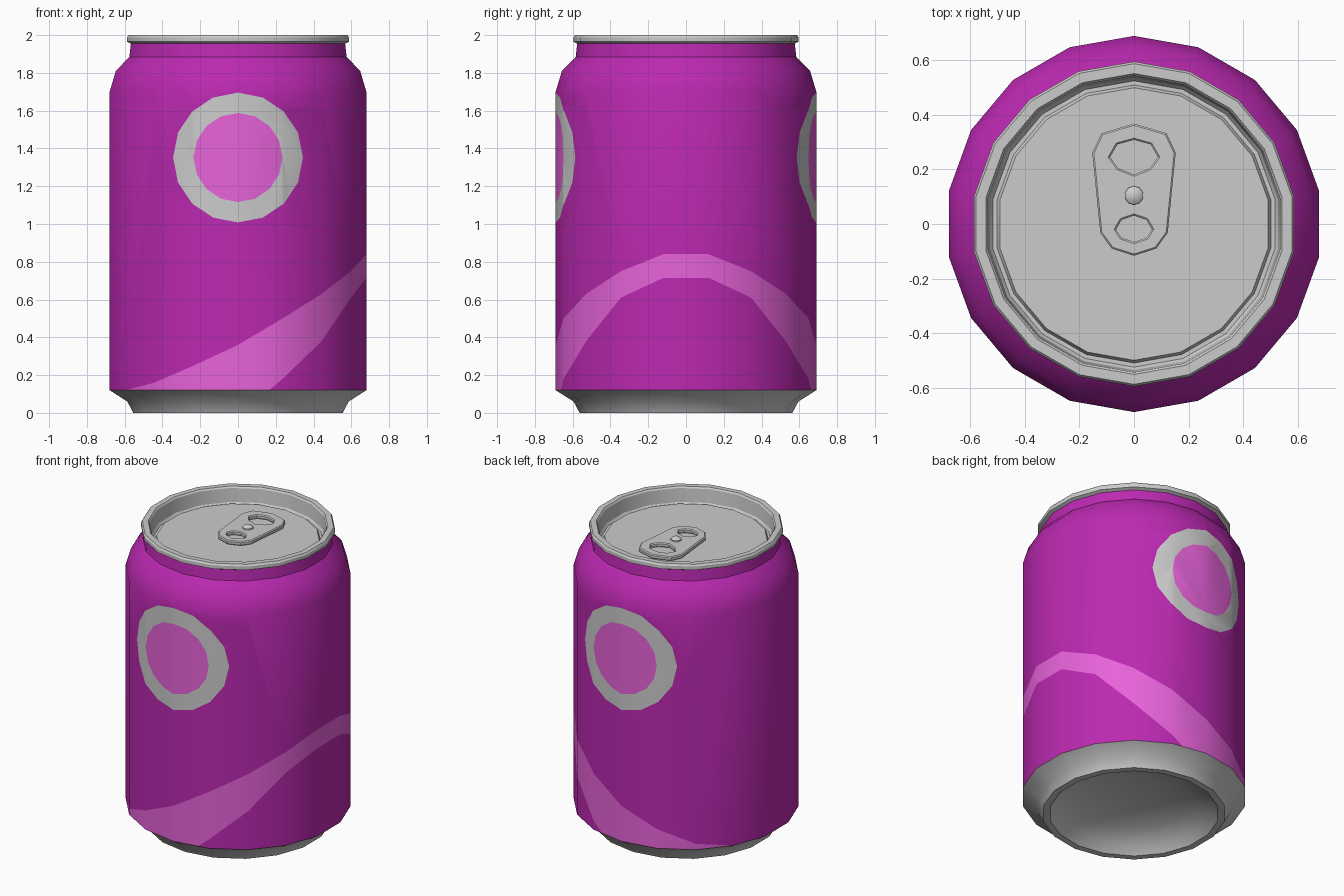
import bpy, bmesh
from math import sin, cos, pi, radians, degrees, atan2
from mathutils import Vector

if "Cube" in bpy.data.objects:
    bpy.data.objects.remove(bpy.data.objects["Cube"])

SIDES = 18
R = 0.69


def material(name, rgb):
    m = bpy.data.materials.new(name)
    m.diffuse_color = (*rgb, 1)
    m.use_nodes = True
    m.node_tree.nodes["Principled BSDF"].inputs["Base Color"].default_value = m.diffuse_color
    return m


def lathe(profile, sides=SIDES):
    """Revolve (radius, z) points; vertices start at the front (-y)."""
    bm = bmesh.new()
    rings = []
    for r, z in profile:
        if r == 0:
            rings.append([bm.verts.new((0, 0, z))] * sides)
        else:
            rings.append([bm.verts.new((r * sin(2 * pi * i / sides), -r * cos(2 * pi * i / sides), z))
                          for i in range(sides)])
    for a, b in zip(rings, rings[1:]):
        for i in range(sides):
            j = (i + 1) % sides
            bm.faces.new(dict.fromkeys((a[i], a[j], b[j], b[i])))
    bm.normal_update()
    return bm


def shade(ob, angle=30):
    bpy.ops.object.select_all(action='DESELECT')
    ob.select_set(True)
    bpy.context.view_layer.objects.active = ob
    bpy.ops.object.shade_smooth_by_angle(angle=radians(angle))


def finish(bm, name, mats=()):
    me = bpy.data.meshes.new(name)
    bm.to_mesh(me)
    bm.free()
    for m in mats:
        me.materials.append(m)
    ob = bpy.data.objects.new(name, me)
    bpy.context.collection.objects.link(ob)
    shade(ob)
    return ob


def clip(bm, faces, co, no):
    """Cut faces with a plane and return the pieces behind it."""
    geom = set(faces)
    for f in faces:
        geom.update(f.verts, f.edges)
    res = bmesh.ops.bisect_plane(bm, geom=list(geom), dist=1e-5, plane_co=co, plane_no=no)
    return [f for f in res['geom'] if isinstance(f, bmesh.types.BMFace)
            and (f.calc_center_median() - co).dot(no) < 0]


def clip_disc(bm, faces, centre, radius, n=16):
    """Cut an n-sided disc through the front and back walls along y."""
    for i in range(n):
        a = 2 * pi * (i + 0.5) / n
        no = Vector((sin(a), 0, cos(a)))
        faces = clip(bm, faces, centre + no * radius * cos(pi / n), no)
    return faces


# Painted body
body = lathe([(R, 0.12), (R, 1.70), (0.657, 1.81), (0.584, 1.885), (0.576, 1.955)])
walls = [(f, f.calc_center_median(), f.normal.copy()) for f in body.faces
         if abs(f.normal.z) < 1e-4]

# Wave stripe: edge heights every 20 degrees, from the left of the front to the right side
hi = [0.12, 0.16, 0.25, 0.36, 0.50, 0.63, 0.75, 0.84, 0.84]
lo = [-0.5, -0.4, -0.2, -0.02, 0.18, 0.38, 0.61, 0.715, 0.715]
for f, c, n in walls:
    k = round((degrees(atan2(c.x, abs(c.y))) + 50) / 20)
    if k < 0:
        continue
    s = -1 if c.y > 1e-4 else 1
    pieces = [f]
    for heights, side in ((hi, 1), (lo, -1)):
        p, q = [Vector((R * sin(radians(20 * i - 60)), -s * R * cos(radians(20 * i - 60)), heights[i]))
                for i in (k, k + 1)]
        no = (q - p).cross(n).normalized()
        no *= side if no.z > 0 else -side
        pieces = clip(body, pieces, p, no)
    for g in pieces:
        g.material_index = 1

# Round badges on the front and back
centre = Vector((0, 0, 1.352))
upper = [f for f in body.faces if max(v.co.z for v in f.verts) < 1.71
         and max(v.co.z for v in f.verts) > 1.69
         and abs(f.calc_center_bounds().x) < 0.5]
disc = clip_disc(body, upper, centre, 0.344)
for f in disc:
    f.material_index = 2
for f in clip_disc(body, disc, centre, 0.236):
    f.material_index = 1

finish(body, "can_body", [material("magenta", (0.50, 0.022, 0.44)),
                          material("pink", (0.80, 0.125, 0.70)),
                          material("light_grey", (0.52, 0.52, 0.52))])

# Metal base with its domed underside
finish(lathe([(0, 0.15), (0.2, 0.14), (0.36, 0.105), (0.47, 0.055), (0.52, 0),
              (0.563, 0), (0.595, 0.06), (R, 0.12)]), "can_base")

# Rim and sunken lid
finish(lathe([(0.576, 1.955), (0.596, 1.965), (0.596, 1.988), (0.588, 2.0), (0.552, 2.0),
              (0.544, 1.99), (0.536, 1.90), (0.525, 1.885), (0.51, 1.885), (0.50, 1.905),
              (0, 1.905)]), "rim_and_lid")

# Pull tab: half outlines mirrored in x, with two finger holes
outline = [(0, 0.362), (0.115, 0.328), (0.147, 0.26), (0.118, -0.03), (0.078, -0.085), (0, -0.11)]
top_hole = [(0, 0.315), (0.065, 0.297), (0.095, 0.245), (0.062, 0.20), (0, 0.175)]
low_hole = [(0, 0.037), (0.05, 0.02), (0.073, -0.02), (0.05, -0.055), (0, -0.072)]
cu = bpy.data.curves.new("pull_tab", 'CURVE')
cu.dimensions = '2D'
cu.fill_mode = 'BOTH'
cu.extrude = 0.008
cu.bevel_depth = 0.006
cu.bevel_resolution = 0
for half in (outline, top_hole, low_hole):
    pts = half + [(-x, y) for x, y in half[-2:0:-1]]
    sp = cu.splines.new('POLY')
    sp.points.add(len(pts) - 1)
    for p, (x, y) in zip(sp.points, pts):
        p.co = (x, y, 0, 1)
    sp.use_cyclic_u = True
tab = bpy.data.objects.new("pull_tab", cu)
tab.location.z = 1.92
bpy.context.collection.objects.link(tab)
bpy.ops.object.select_all(action='DESELECT')
tab.select_set(True)
bpy.context.view_layer.objects.active = tab
bpy.ops.object.convert(target='MESH')
shade(bpy.context.view_layer.objects.active)

# Rivet
rivet = finish(lathe([(0.036, 1.925), (0.034, 1.942), (0.02, 1.952), (0, 1.955)], 10), "rivet")
rivet.location.y = 0.105
